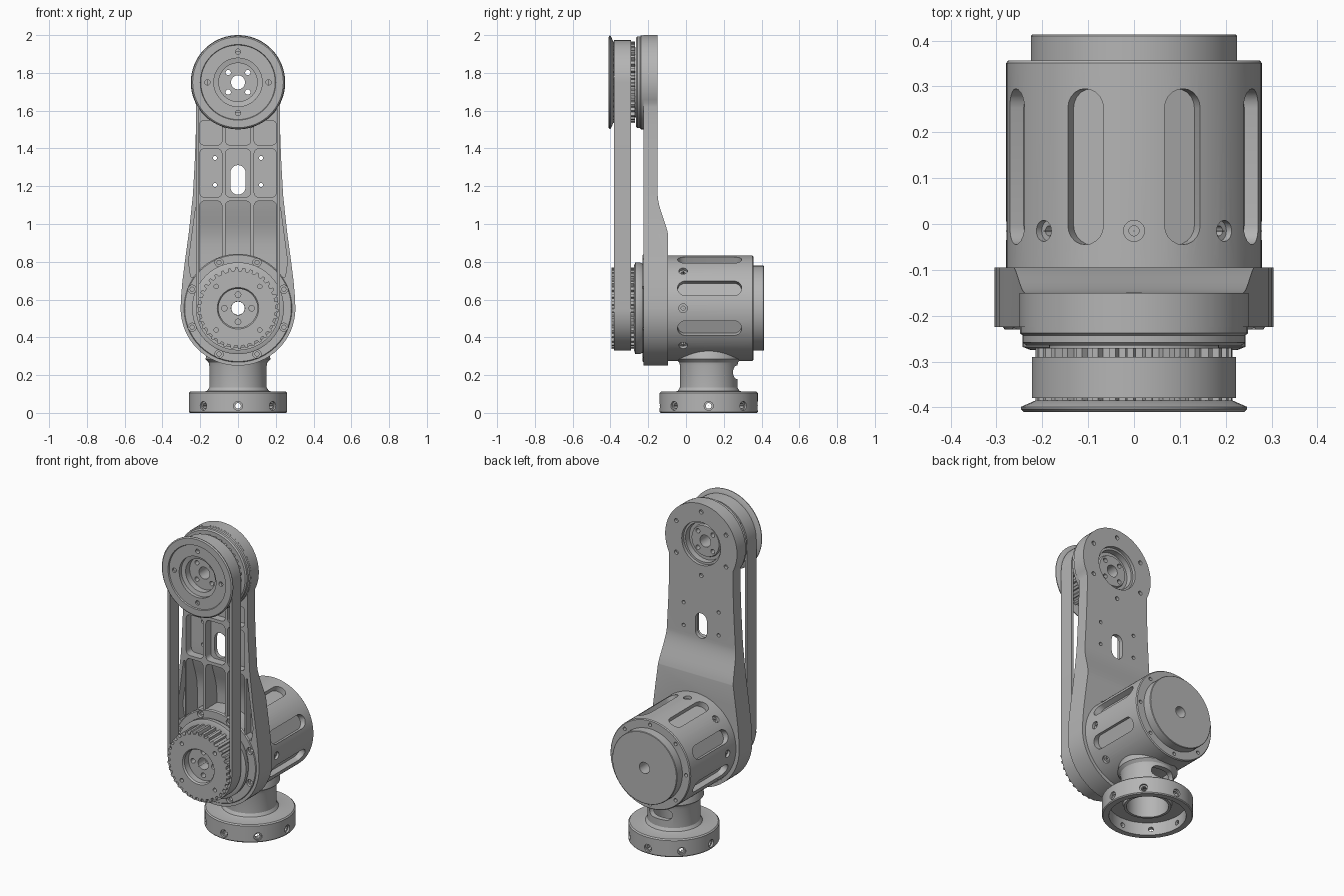
import bpy, bmesh
from math import sin, cos, pi, radians
from mathutils import Matrix, Vector

if "Cube" in bpy.data.objects:
    bpy.data.objects.remove(bpy.data.objects["Cube"])

metal = bpy.data.materials.new("grey metal")
metal.use_nodes = True
GREY = (0.46, 0.46, 0.46, 1)
metal.diffuse_color = GREY
metal.node_tree.nodes["Principled BSDF"].inputs["Base Color"].default_value = GREY

LOW, TOP = 0.554, 1.75           # heights of the two joint axes
BASE_Y = 0.12                    # the column stands under the motor's middle


def frame(x, y, z, origin=(0, 0, 0)):
    """Matrix that sends the local axes to x, y, z at the origin."""
    m = Matrix((x, y, z)).transposed().to_4x4()
    m.translation = Vector(origin)
    return m


def along_y(x=0, z=0):
    return frame((1, 0, 0), (0, 0, 1), (0, 1, 0), (x, 0, z))


def around_joint(a):
    return frame((cos(a), 0, -sin(a)), (0, 1, 0), (sin(a), 0, cos(a)), (0, 0, LOW))


def around_base(a, z):
    return frame((cos(a), sin(a), 0), (0, 0, 1), (sin(a), -cos(a), 0), (0, BASE_Y, z))


LOWER, UPPER = along_y(0, LOW), along_y(0, TOP)


def lathe(bm, profile, m, n=64):
    """Revolve a closed (radius, height) profile."""
    rings = [[bm.verts.new(m @ Vector((r * cos(2 * pi * i / n), r * sin(2 * pi * i / n), h)))
              for r, h in profile] for i in range(n)]
    k = len(profile)
    for i in range(n):
        a, b = rings[i], rings[(i + 1) % n]
        for j in range(k):
            q = (j + 1) % k
            bm.faces.new((a[j], b[j], b[q], a[q]))


def prism(bm, pts, h0, h1, m):
    """Extrude a flat outline from h0 to h1."""
    lo = [bm.verts.new(m @ Vector((x, y, h0))) for x, y in pts]
    hi = [bm.verts.new(m @ Vector((x, y, h1))) for x, y in pts]
    faces = [bm.faces.new(lo), bm.faces.new(hi)]
    for i in range(len(pts)):
        j = (i + 1) % len(pts)
        faces.append(bm.faces.new((lo[i], lo[j], hi[j], hi[i])))
    return faces


def circle(r, n=24, x=0, y=0):
    return [(x + r * cos(2 * pi * i / n), y + r * sin(2 * pi * i / n)) for i in range(n)]


def capsule(w, l0, l1, n=10):
    """Slot outline of half width w, running from l0 to l1."""
    end = [(w * cos(pi * i / n), w * sin(pi * i / n)) for i in range(n + 1)]
    return [(x, l1 - w + y) for x, y in end] + [(-x, l0 + w - y) for x, y in end]


def bolt_circle(bm, r, count, size, h0, h1, m, start=0):
    for i in range(count):
        a = start + 2 * pi * i / count
        prism(bm, circle(size, 16, r * cos(a), r * sin(a)), h0, h1, m)


def make(name, bm):
    bmesh.ops.recalc_face_normals(bm, faces=bm.faces)
    mesh = bpy.data.meshes.new(name)
    bm.to_mesh(mesh)
    bm.free()
    ob = bpy.data.objects.new(name, mesh)
    bpy.context.collection.objects.link(ob)
    mesh.materials.append(metal)
    return ob


def part(name, shape, *args):
    bm = bmesh.new()
    shape(bm, *args)
    return make(name, bm)


def cut(ob, bm):
    cutter = make("cutter", bm)
    cutter.hide_render = True
    mod = ob.modifiers.new("cut", "BOOLEAN")
    mod.operation, mod.solver, mod.object = "DIFFERENCE", "EXACT", cutter
    mod.use_self = True
    bpy.context.view_layer.objects.active = ob
    bpy.ops.object.modifier_apply(modifier="cut")
    bpy.data.objects.remove(cutter)


# Base: hollow flange and column
base = part("base_column", lathe, [
    (0.22, 0), (0.255, 0), (0.26, 0.006), (0.26, 0.105), (0.253, 0.112), (0.18, 0.112),
    (0.163, 0.117), (0.152, 0.135), (0.152, 0.25), (0.156, 0.268), (0.172, 0.284), (0.165, 0.32), (0.155, 0.35),
    (0.12, 0.35), (0.12, 0.06), (0.135, 0.06), (0.14, 0.08), (0.22, 0.08)],
    Matrix.Translation((0, BASE_Y, 0)))
c = bmesh.new()
for i in range(8):
    lathe(c, [(0.001, 0.2), (0.015, 0.2), (0.015, 0.247), (0.024, 0.247), (0.024, 0.3), (0.001, 0.3)],
          around_base(i * pi / 4, 0.037), 16)
cable = [(y, x) for x, y in capsule(0.035, -0.08, 0.08)]
prism(c, cable, 0.08, 0.2, around_base(pi, 0.215))
cut(base, c)

# Motor housing with slots and radial screws
housing = part("motor_housing", lathe, [
    (0.035, -0.1), (0.279, -0.1), (0.279, 0.351), (0.274, 0.357), (0.035, 0.357)], LOWER, 96)
c = bmesh.new()
for i in range(8):
    slot, screw = pi / 8 + i * pi / 4, i * pi / 4
    if cos(slot) > -0.8:
        prism(c, capsule(0.042, -0.045, 0.295), 0.243, 0.32, around_joint(slot))
    if cos(screw) > -0.9:
        m = around_joint(screw) @ Matrix.Translation((0, -0.015, 0))
        lathe(c, [(0.001, 0.23), (0.011, 0.23), (0.011, 0.262), (0.023, 0.262), (0.023, 0.31), (0.001, 0.31)], m, 20)
bolt_circle(c, 0.25, 8, 0.011, 0.33, 0.4, LOWER)
cut(housing, c)
part("motor_end_cap", lathe, [
    (0.035, 0.34), (0.225, 0.34), (0.225, 0.41), (0.222, 0.413), (0.035, 0.413)], LOWER)


# Arm plate: tapered outline with a stepped back
def back(z):
    t = min(max((1.16 - z) / 0.26, 0), 1)
    return -0.15 + 0.06 * t * t * (3 - 2 * t)


def arc(r, z, a0, a1, n=32):
    angles = [a0 + (a1 - a0) * i / n for i in range(n + 1)]
    return [(r * cos(a), z + r * sin(a)) for a in angles]


side = [(0.301, 0.62), (0.294, 0.7), (0.28, 0.81), (0.261, 0.95), (0.239, 1.15),
        (0.228, 1.35), (0.222, 1.52), (0.222, 1.62)]
outline = (arc(0.304, LOW, pi, 2 * pi) + side + arc(0.25, TOP, -0.46, pi + 0.46, 48)
           + [(-x, z) for x, z in reversed(side)])
arm = part("arm_plate", prism, outline, -0.225, -0.095, along_y())
steps = [0.9 + 0.26 * i / 16 for i in range(17)]
c = bmesh.new()
prism(c, [(0.1, 0.9)] + [(back(z), z) for z in steps] + [(-0.15, 2.1), (0.1, 2.1)],
      -0.5, 0.5, frame((0, 1, 0), (0, 0, 1), (1, 0, 0)))
cut(arm, c)


def pocket(bm, x0, x1, z0, z1):
    """Rounded pocket whose floor follows the back of the arm."""
    n = 7
    zs = [z0 + (z1 - z0) * i / n for i in range(n + 1)]
    floor = [(back(z) - 0.025, z) for z in zs]
    faces = prism(bm, [(-0.3, z0)] + floor + [(-0.3, z1)], x0, x1, frame((0, 1, 0), (0, 0, 1), (1, 0, 0)))
    edges = {e for f in faces for e in f.edges
             if abs((e.verts[0].co - e.verts[1].co).normalized().y) > 0.999}
    bmesh.ops.bevel(bm, geom=list(edges), offset=0.026, segments=4, profile=0.5, affect="EDGES")


c = bmesh.new()
for x0, x1 in ((-0.203, -0.085), (-0.067, 0.067), (0.085, 0.203)):
    for z0, z1 in ((0.72, 1.122), (1.142, 1.398), (1.418, 1.548)):
        pocket(c, x0, x1, z0, z1)
for s in (-1, 1):
    prism(c, [(s * x, z) for x, z in ((0.213, 1.1), (0.222, 1.1), (0.262, 0.8), (0.25, 0.72), (0.213, 0.72))],
          -0.3, -0.175, along_y())
cut(arm, c)
c = bmesh.new()
prism(c, capsule(0.04, 1.155, 1.312), -0.3, 0, along_y())
for x in (-0.122, 0.122):
    for z in (1.206, 1.35):
        prism(c, circle(0.011, 16), -0.3, 0, along_y(x, z))
prism(c, circle(0.135, 48), -0.3, 0, UPPER)
prism(c, circle(0.284, 80), -0.3, 0, LOWER)
bolt_circle(c, 0.2, 6, 0.013, -0.168, -0.1, UPPER, pi / 2)
cut(arm, c)

# Upper boss with bearing seat
part("upper_boss", lathe, [
    (0.122, -0.265), (0.235, -0.265), (0.243, -0.258), (0.243, -0.243), (0.249, -0.238), (0.249, -0.17),
    (0.122, -0.17)], UPPER, 80)

# Lower hub with screws
hub = part("lower_hub", lathe, [
    (0.035, -0.23), (0.282, -0.23), (0.288, -0.222), (0.288, -0.098), (0.035, -0.098)], LOWER, 80)
c = bmesh.new()
for size, depth in ((0.022, -0.212), (0.011, -0.19)):
    bolt_circle(c, 0.263, 8, size, -0.3, depth, LOWER, pi / 8)
cut(hub, c)
part("lower_flange", lathe, [
    (0.035, -0.275), (0.225, -0.275), (0.243, -0.268), (0.243, -0.245), (0.232, -0.225), (0.035, -0.225)], LOWER)


# Toothed belt pulleys
def gear(teeth, root, tip):
    pts = []
    for i in range(teeth):
        for r, t in ((root, 0), (root, 0.4), (tip, 0.52), (tip, 0.88)):
            a = 2 * pi * (i + t) / teeth
            pts.append((r * cos(a), r * sin(a)))
    return pts


TEETH = gear(34, 0.198, 0.215)
lower_pulley = part("lower_pulley", prism, TEETH, -0.395, -0.27, LOWER)
c = bmesh.new()
lathe(c, [(0.001, -0.5), (0.11, -0.5), (0.11, -0.395), (0.103, -0.385), (0.103, -0.345),
          (0.036, -0.345), (0.036, -0.2), (0.001, -0.2)], LOWER, 48)
bolt_circle(c, 0.072, 4, 0.015, -0.36, -0.3, LOWER)
bolt_circle(c, 0.163, 4, 0.012, -0.45, -0.37, LOWER, pi / 4)
cut(lower_pulley, c)

upper_teeth = part("upper_pulley_teeth", prism, TEETH, -0.39, -0.27, UPPER)
c = bmesh.new()
prism(c, circle(0.16, 48), -0.5, 0, UPPER)
cut(upper_teeth, c)

upper_pulley = part("upper_pulley", lathe, [
    (0.037, -0.335), (0.102, -0.335), (0.102, -0.375), (0.128, -0.38), (0.128, -0.402), (0.197, -0.402),
    (0.2, -0.41), (0.24, -0.41), (0.247, -0.404), (0.247, -0.399), (0.215, -0.385), (0.185, -0.385),
    (0.185, -0.26), (0.12, -0.26), (0.12, -0.205), (0.1, -0.205), (0.095, -0.192), (0.037, -0.192)], UPPER)
c = bmesh.new()
bolt_circle(c, 0.073, 4, 0.014, -0.37, -0.1, UPPER, pi / 4)
bolt_circle(c, 0.162, 4, 0.014, -0.45, -0.37, UPPER)
cut(upper_pulley, c)

# Belt: thin loop round both pulleys
belt = part("drive_belt", prism, capsule(0.223, LOW - 0.223, TOP + 0.223, 32), -0.38, -0.29, along_y())
c = bmesh.new()
prism(c, capsule(0.207, LOW - 0.207, TOP + 0.207, 32), -0.5, -0.1, along_y())
cut(belt, c)

# Smooth round walls, keep edges sharp
bpy.ops.object.select_all(action="DESELECT")
for ob in bpy.context.scene.objects:
    if ob.type == "MESH":
        ob.select_set(True)
        bpy.context.view_layer.objects.active = ob
bpy.ops.object.shade_smooth_by_angle(angle=radians(30))
